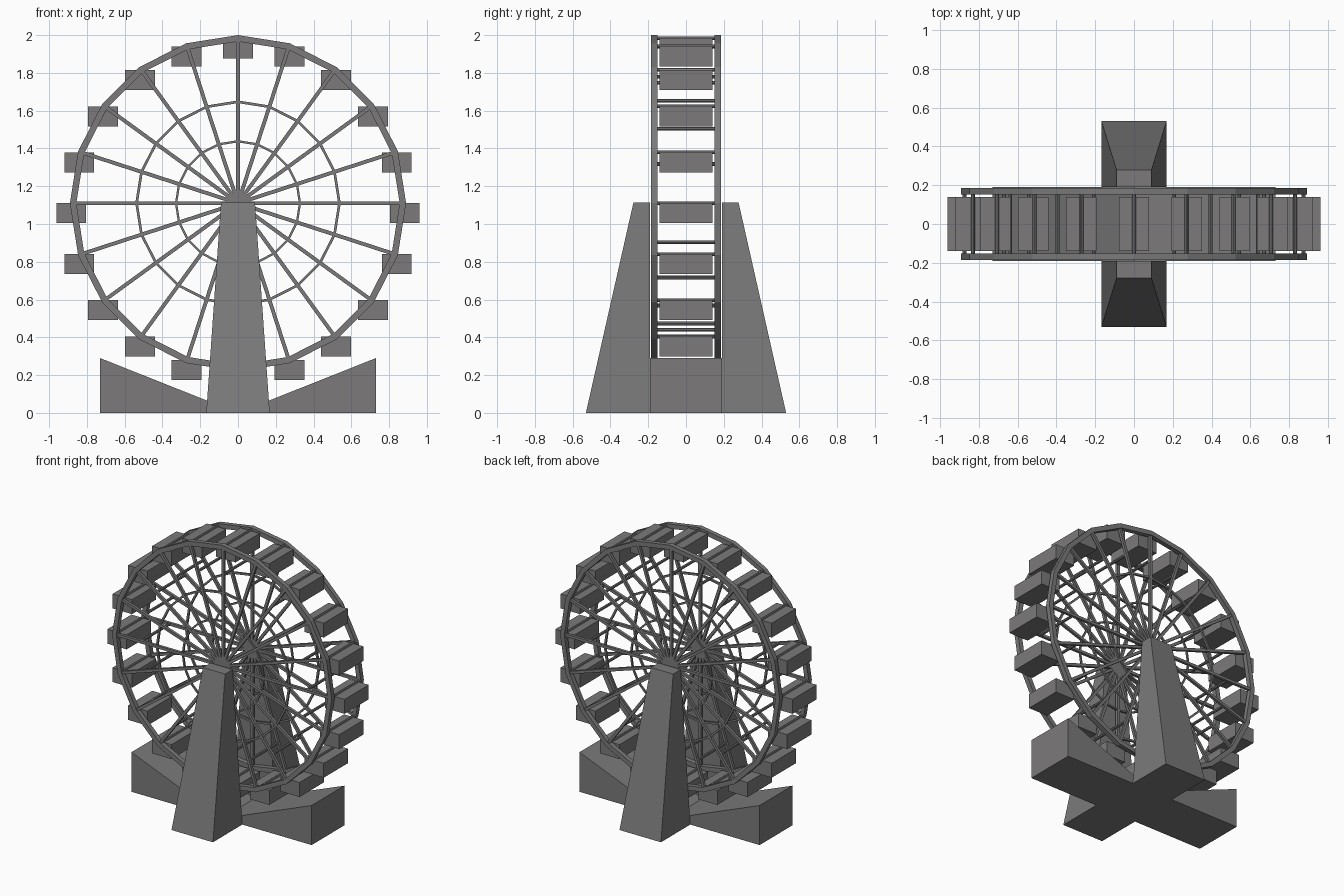
import bpy, bmesh, math
from mathutils import Vector

if "Cube" in bpy.data.objects:
    bpy.data.objects.remove(bpy.data.objects["Cube"])

N = 20            # spokes, cabins and rim sides
CZ = 1.11         # wheel centre height
R = 0.873         # rim radius
WY = 0.169        # wheel plane offset from the middle

grey = bpy.data.materials.new("warm grey")
grey.diffuse_color = (0.2, 0.195, 0.196, 1)
grey.use_nodes = True
grey.node_tree.nodes["Principled BSDF"].inputs["Base Color"].default_value = grey.diffuse_color


def finish(bm, name):
    bmesh.ops.recalc_face_normals(bm, faces=bm.faces)
    me = bpy.data.meshes.new(name)
    bm.to_mesh(me)
    bm.free()
    me.materials.append(grey)
    ob = bpy.data.objects.new(name, me)
    bpy.context.collection.objects.link(ob)
    return ob


def loft(bm, a, b, cap=True):
    """Join two matching loops of points into a solid."""
    va = [bm.verts.new(p) for p in a]
    vb = [bm.verts.new(p) for p in b]
    n = len(a)
    for i in range(n):
        bm.faces.new((va[i], va[(i + 1) % n], vb[(i + 1) % n], vb[i]))
    if cap:
        bm.faces.new(va)
        bm.faces.new(vb)


def box(bm, c, s):
    x, y, z = c
    a, b, h = (v / 2 for v in s)
    loft(bm, *[[(x - a, y - b, k), (x + a, y - b, k), (x + a, y + b, k), (x - a, y + b, k)]
               for k in (z - h, z + h)])


def polar(r, i, y=0):
    t = math.radians(90) + 2 * math.pi * i / N
    return Vector((r * math.cos(t), y, CZ + r * math.sin(t)))


def ring(name, r, w, d):
    """Polygon hoop of rectangular section on both wheel planes."""
    bm = bmesh.new()
    for y in (-WY, WY):
        sec = []
        for i in range(N):
            sec.append([bm.verts.new(polar(r + dr * w / 2, i, y + dy * d / 2))
                        for dr, dy in ((-1, -1), (1, -1), (1, 1), (-1, 1))])
        for i in range(N):
            p, q = sec[i], sec[(i + 1) % N]
            for k in range(4):
                bm.faces.new((p[k], p[(k + 1) % 4], q[(k + 1) % 4], q[k]))
    finish(bm, name)


# rim and inner hoops
ring("rim", R, 0.034, 0.034)
ring("middle_hoop", 0.537, 0.014, 0.014)
ring("inner_hoop", 0.328, 0.012, 0.012)

# spokes
bm = bmesh.new()
h = 0.01
for y in (-WY, WY):
    for i in range(N):
        p, q = polar(0.02, i, y), polar(R, i, y)
        d = (q - p).normalized()
        u, v = d.cross(Vector((0, 1, 0))) * h, Vector((0, h, 0))
        loft(bm, *[[e - u - v, e + u - v, e + u + v, e - u + v] for e in (p, q)])
finish(bm, "spokes")

# hub discs
bm = bmesh.new()
for s in (-1, 1):
    loft(bm, *[[polar(0.068, i, s * (WY + dy)) for i in range(N)] for dy in (-0.011, 0.011)])
finish(bm, "hub_discs")

# cross rods joining the two wheels
bm = bmesh.new()
for r in (0.67, R):
    for i in range(N):
        c = polar(r, i)
        loft(bm, *[[c + Vector((0.01 * math.cos(k * math.pi / 4), y, 0.01 * math.sin(k * math.pi / 4)))
                    for k in range(8)] for y in (-WY, WY)])
finish(bm, "cross_rods")

# hanging cabins
bm = bmesh.new()
for i in range(N):
    c = polar(R + 0.01, i)
    box(bm, (c.x, 0, polar(R, i).z - 0.053), (0.157, 0.28, 0.106))
finish(bm, "cabins")

# tapered support legs
for s, name in ((-1, "front_leg"), (1, "back_leg")):
    bm = bmesh.new()
    loft(bm, *[[(-w, s * 0.19, z), (w, s * 0.19, z), (w, s * o, z), (-w, s * o, z)]
               for w, o, z in ((0.168, 0.53, 0), (0.09, 0.278, 1.115))])
    finish(bm, name)

# sloping base wedges, meeting in the middle
for s, name in ((-1, "left_base_wedge"), (1, "right_base_wedge")):
    bm = bmesh.new()
    loft(bm, *[[(0, y, 0), (s * 0.73, y, 0), (s * 0.73, y, 0.29)] for y in (-0.19, 0.19)])
    finish(bm, name)
